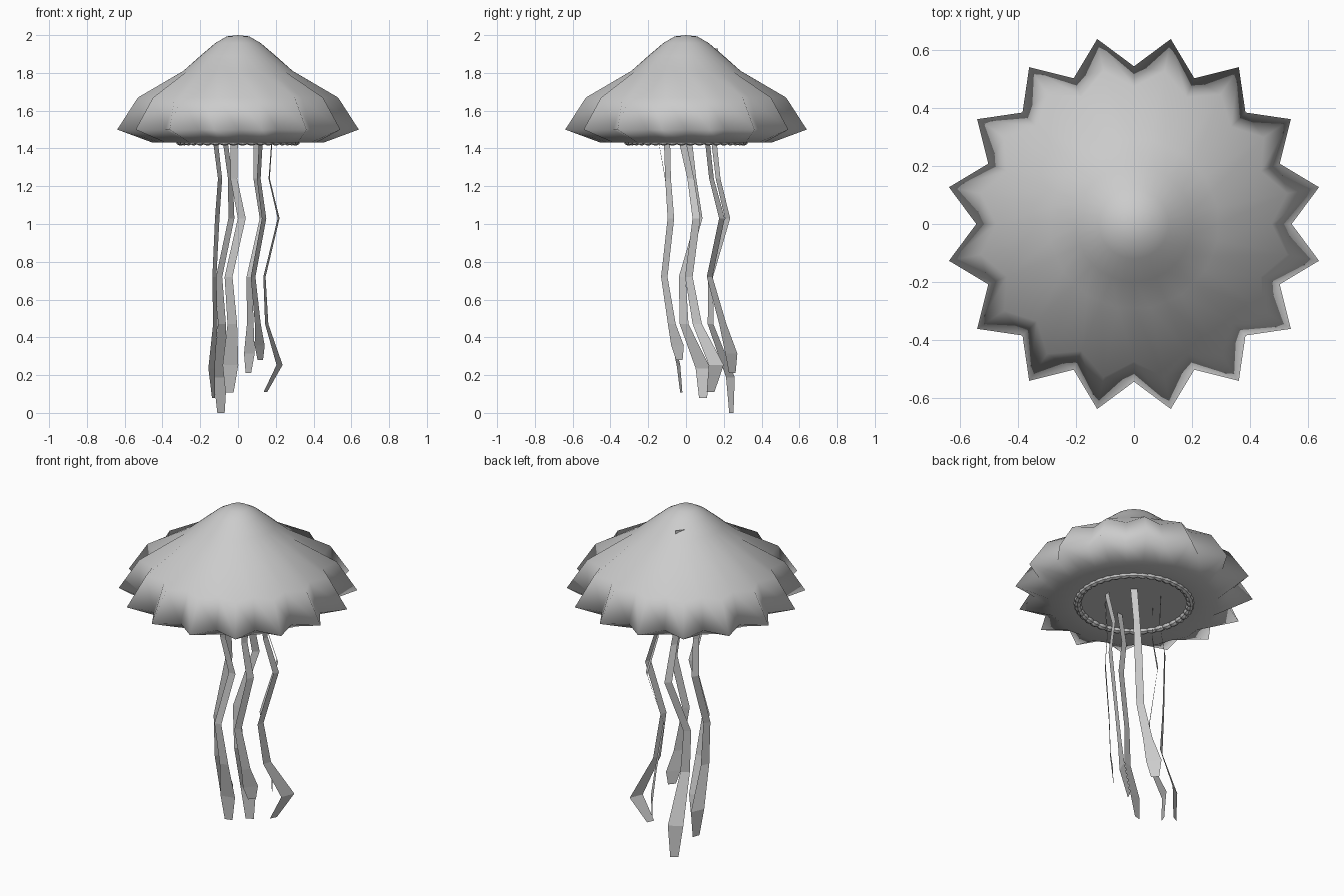
import bpy, bmesh, math
from mathutils import Vector

if "Cube" in bpy.data.objects:
    bpy.data.objects.remove(bpy.data.objects["Cube"])


def make_object(name, bm, smooth=None):
    bmesh.ops.recalc_face_normals(bm, faces=bm.faces)
    mesh = bpy.data.meshes.new(name)
    bm.to_mesh(mesh)
    bm.free()
    obj = bpy.data.objects.new(name, mesh)
    bpy.context.collection.objects.link(obj)
    if smooth:
        bpy.ops.object.select_all(action='DESELECT')
        obj.select_set(True)
        bpy.context.view_layer.objects.active = obj
        bpy.ops.object.shade_smooth_by_angle(angle=math.radians(smooth))
    return obj


def bridge(bm, a, b):
    n = len(a)
    for i in range(n):
        bm.faces.new((a[i], a[(i + 1) % n], b[(i + 1) % n], b[i]))


# Bell: 16-pointed lathe, rows are (point radius, valley radius, z)
POINTS = 16
rows = [(0.06, 0.06, 1.993), (0.12, 0.12, 1.958), (0.20, 0.20, 1.89),
        (0.295, 0.29, 1.81), (0.54, 0.475, 1.67), (0.652, 0.545, 1.5),
        (0.465, 0.45, 1.432), (0.32, 0.32, 1.435)]
bm = bmesh.new()
loops = []
for tip, valley, z in rows:
    loop = []
    for i in range(POINTS * 2):
        a = math.pi * i / POINTS
        r = tip if i % 2 else valley
        loop.append(bm.verts.new((r * math.cos(a), r * math.sin(a), z)))
    loops.append(loop)
for a, b in zip(loops, loops[1:]):
    bridge(bm, a, b)
apex = bm.verts.new((0, 0, 2.0))
for i in range(POINTS * 2):
    bm.faces.new((apex, loops[0][i], loops[0][(i + 1) % (POINTS * 2)]))
make_object("bell", bm, 85)

# Flat disc closing the underside
bm = bmesh.new()
bmesh.ops.create_circle(bm, cap_ends=True, segments=32, radius=0.32)
bmesh.ops.translate(bm, verts=bm.verts, vec=(0, 0, 1.437))
make_object("underside_disc", bm)

# Beaded ring around the mouth
BEADS, PER, SIDES = 40, 4, 8
bm = bmesh.new()
loops = []
for i in range(BEADS * PER):
    a = math.tau * i / (BEADS * PER)
    m = 0.016 + 0.007 * abs(math.sin(math.pi * i / PER))
    loop = []
    for j in range(SIDES):
        b = math.tau * j / SIDES
        r = 0.308 + m * math.cos(b)
        loop.append(bm.verts.new((r * math.cos(a), r * math.sin(a), 1.438 + m * math.sin(b))))
    loops.append(loop)
for a, b in zip(loops, loops[1:] + loops[:1]):
    bridge(bm, a, b)
make_object("beaded_ring", bm, 40)


# Tentacles: flat kinked ribbons hanging from inside the bell
WIDTHS = [0.05, 0.038, 0.036, 0.042, 0.042, 0.052, 0.085, 0.045]


def tentacle(index, top, end, angles, xs, ys):
    low = 0.47 - (0.47 - end) * 0.6
    levels = [top, 1.42, 1.24, 1.03, 0.72, 0.47, low, end]
    xs, ys = [xs[0]] + xs, [ys[0]] + ys
    bm = bmesh.new()
    pairs = []
    for k, (x, y, z, w) in enumerate(zip(xs, ys, levels, WIDTHS)):
        t = k / (len(levels) - 1)
        a = math.radians(angles[0] + (angles[1] - angles[0]) * t)
        side = Vector((math.cos(a), math.sin(a), 0)) * w / 2
        c = Vector((x, y, z))
        pairs.append((bm.verts.new(c - side), bm.verts.new(c + side)))
    for (a, b), (c, d) in zip(pairs, pairs[1:]):
        bm.faces.new((a, b, d, c))
    make_object(f"tentacle_{index}", bm)


tentacle(1, 1.93, 0.0, (50, 30), [-0.065, -0.04, -0.035, -0.10, -0.085, -0.095, -0.09],
         [0.15, 0.17, 0.22, 0.13, 0.13, 0.235, 0.24])
tentacle(2, 1.85, 0.08, (45, 70), [-0.117, -0.095, -0.11, -0.125, -0.12, -0.14, -0.13],
         [0.02, 0.04, 0.07, -0.02, -0.01, 0.09, 0.09])
tentacle(3, 1.85, 0.108, (0, 15), [-0.02, -0.022, 0.02, -0.05, -0.03, -0.04, -0.045],
         [-0.142, -0.11, -0.085, -0.12, -0.09, -0.04, -0.025])
tentacle(4, 1.85, 0.21, (140, 130), [0.095, 0.095, 0.13, 0.06, 0.065, 0.06, 0.055],
         [0.115, 0.135, 0.19, 0.125, 0.195, 0.24, 0.245])
tentacle(5, 1.85, 0.28, (60, 50), [0.12, 0.11, 0.138, 0.08, 0.105, 0.115, 0.118],
         [-0.10, -0.095, -0.08, -0.115, -0.075, -0.045, -0.035])
tentacle(6, 1.85, 0.11, (85, 65), [0.178, 0.165, 0.215, 0.14, 0.152, 0.22, 0.145],
         [-0.015, 0.025, 0.055, 0.015, 0.06, 0.16, 0.13])
